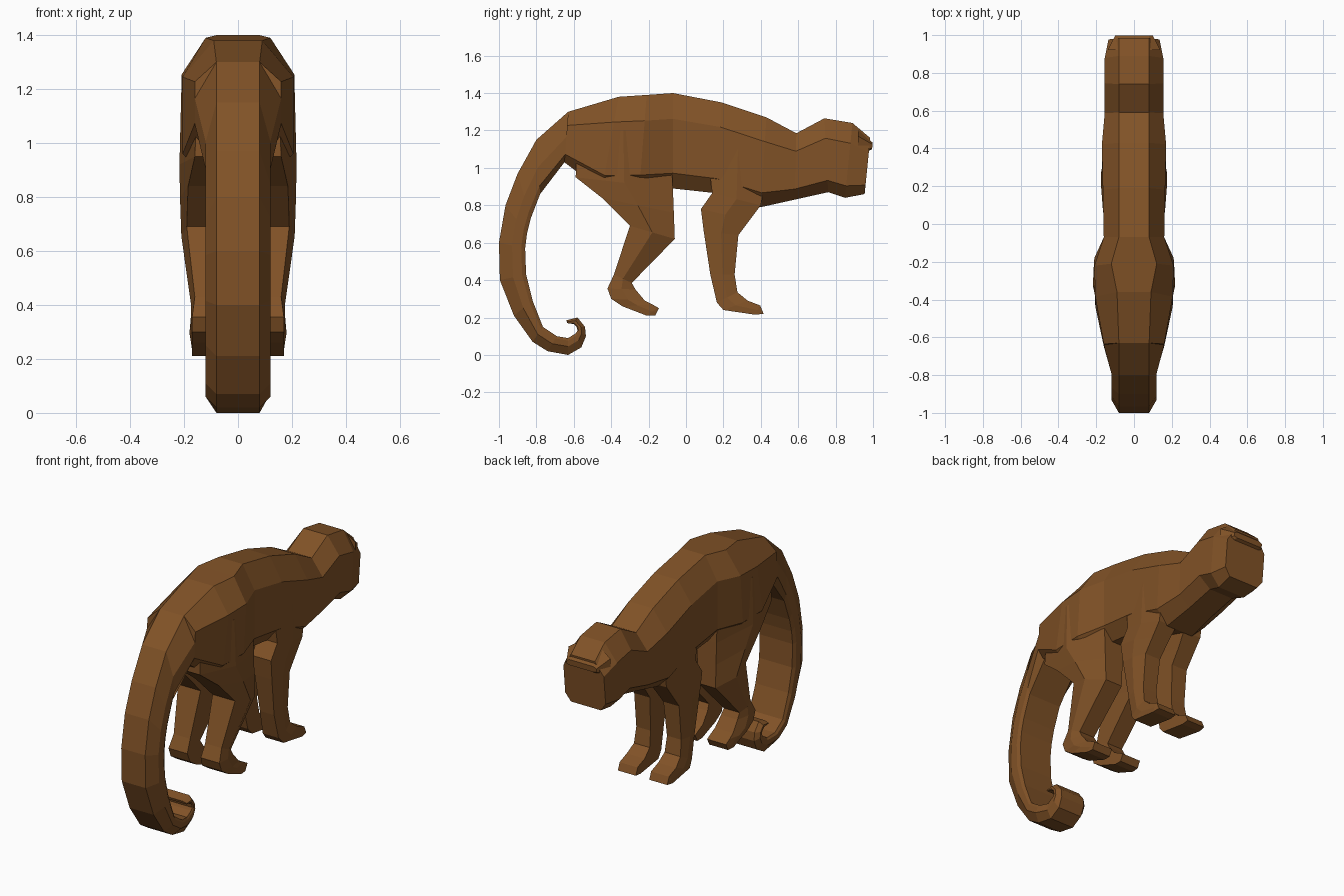
import bpy, bmesh

mat = bpy.data.materials.new("brown_fur")
mat.diffuse_color = (0.22, 0.085, 0.02, 1)


def loft(name, rings, mirror=False):
    """Skin a list of equal-length rings, cap both ends, shade flat."""
    bm = bmesh.new()
    loops = [[bm.verts.new(p) for p in ring] for ring in rings]
    n = len(loops[0])
    for a, b in zip(loops, loops[1:]):
        for i in range(n):
            j = (i + 1) % n
            bm.faces.new((a[i], a[j], b[j], b[i]))
    bm.faces.new(loops[0])
    bm.faces.new(loops[-1])
    bmesh.ops.recalc_face_normals(bm, faces=bm.faces)
    me = bpy.data.meshes.new(name)
    bm.to_mesh(me)
    bm.free()
    me.materials.append(mat)
    ob = bpy.data.objects.new(name, me)
    bpy.context.collection.objects.link(ob)
    if mirror:
        ob.modifiers.new("mirror", 'MIRROR')
    return ob


def at(a, b, t, x):
    """Point between two side-view points, at width x."""
    return (x, a[0] + (b[0] - a[0]) * t, a[1] + (b[1] - a[1]) * t)


def bevelled_ring(ty, tz, by, bz, xt, xs, xb, u=0.27, v=0.84):
    """Eight-sided symmetric section from top point to bottom point."""
    T, B = (ty, tz), (by, bz)
    half = [(0, xt), (u, xs), (v, xs), (1, xb)]
    return ([at(T, B, t, x) for t, x in half] +
            [at(T, B, t, -x) for t, x in reversed(half)])


def limb_ring(by, bz, fy, fz, xin, xback, xmid, xfront):
    """Limb section from back point to front point on the +x side."""
    B, F = (by, bz), (fy, fz)
    return [at(B, F, 0, xin), at(B, F, 0, xback), at(B, F, 0.5, xmid),
            at(B, F, 1, xfront), at(B, F, 1, xin)]


# Torso and head: top y,z, bottom y,z, widths at top, side, bottom
body = [
    (-0.63, 1.30, -0.65, 1.03, 0.08, 0.16, 0.12),
    (-0.36, 1.38, -0.45, 0.88, 0.09, 0.205, 0.12),
    (-0.21, 1.39, -0.25, 0.88, 0.12, 0.21, 0.12),
    (-0.07, 1.40, -0.07, 0.89, 0.08, 0.16, 0.10),
    (0.19, 1.35, 0.16, 0.865, 0.08, 0.165, 0.10),
    (0.43, 1.27, 0.40, 0.79, 0.08, 0.17, 0.09),
    (0.59, 1.185, 0.58, 0.83, 0.08, 0.155, 0.08),
    (0.74, 1.265, 0.76, 0.87, 0.08, 0.155, 0.08),
    (0.89, 1.24, 0.85, 0.84, 0.08, 0.155, 0.09),
    (0.985, 1.16, 0.955, 0.86, 0.08, 0.135, 0.10),
]
loft("torso_and_head", [bevelled_ring(*r) for r in body])

# Brow ridge above the face
brow = [(0.92, 1.21, 0.92, 1.06, 0.08, 0.14, 0.12),
        (0.998, 1.135, 0.995, 1.10, 0.08, 0.10, 0.08)]
loft("brow", [bevelled_ring(*r) for r in brow])

# Curled tail: outer y,z and inner y,z
tail = [
    (-0.63, 1.30, -0.65, 1.03), (-0.80, 1.15, -0.78, 0.86),
    (-0.90, 0.97, -0.83, 0.73), (-0.965, 0.80, -0.85, 0.65),
    (-1.0, 0.60, -0.86, 0.57), (-0.995, 0.40, -0.855, 0.43),
    (-0.92, 0.21, -0.82, 0.29), (-0.82, 0.07, -0.765, 0.15),
    (-0.74, 0.02, -0.69, 0.10), (-0.63, 0.0, -0.63, 0.09),
    (-0.56, 0.04, -0.59, 0.115), (-0.535, 0.10, -0.58, 0.13),
    (-0.54, 0.15, -0.585, 0.15), (-0.58, 0.20, -0.60, 0.165),
    (-0.64, 0.185, -0.635, 0.17),
]
loft("tail", [bevelled_ring(*r, 0.08, 0.16 if i == 0 else 0.12 if i < 9 else 0.105,
                            0.11 if i < 9 else 0.10, 0.5, 0.85)
              for i, r in enumerate(tail)])

# Hind legs: back y,z, front y,z, then inner, back, middle, front x
hind = [
    (-0.58, 1.18, -0.09, 1.22, 0.02, 0.15, 0.21, 0.15),
    (-0.59, 0.95, -0.07, 0.89, 0.02, 0.16, 0.217, 0.155),
    (-0.45, 0.84, -0.065, 0.76, 0.03, 0.185, 0.215, 0.155),
    (-0.30, 0.69, -0.06, 0.62, 0.04, 0.19, 0.21, 0.155),
    (-0.385, 0.43, -0.29, 0.385, 0.05, 0.16, 0.175, 0.155),
    (-0.42, 0.355, -0.27, 0.35, 0.045, 0.17, 0.175, 0.155),
    (-0.40, 0.30, -0.22, 0.29, 0.04, 0.17, 0.18, 0.16),
    (-0.34, 0.26, -0.18, 0.27, 0.04, 0.17, 0.175, 0.165),
    (-0.21, 0.21, -0.15, 0.253, 0.04, 0.17, 0.17, 0.165),
    (-0.165, 0.21, -0.145, 0.25, 0.04, 0.165, 0.165, 0.165),
]
loft("hind_legs", [limb_ring(*r) for r in hind], True)

# Front legs, from shoulder to foot
front = [
    (0.10, 1.20, 0.46, 1.15, 0.02, 0.15, 0.165, 0.15),
    (0.14, 0.865, 0.40, 0.80, 0.03, 0.165, 0.175, 0.15),
    (0.08, 0.78, 0.34, 0.72, 0.04, 0.165, 0.175, 0.15),
    (0.095, 0.66, 0.28, 0.64, 0.045, 0.16, 0.17, 0.15),
    (0.13, 0.43, 0.26, 0.43, 0.055, 0.15, 0.165, 0.15),
    (0.165, 0.28, 0.275, 0.335, 0.05, 0.155, 0.165, 0.155),
    (0.20, 0.24, 0.33, 0.29, 0.045, 0.165, 0.17, 0.165),
    (0.37, 0.215, 0.395, 0.265, 0.045, 0.17, 0.17, 0.165),
    (0.415, 0.22, 0.397, 0.263, 0.045, 0.165, 0.165, 0.165),
]
loft("front_legs", [limb_ring(*r) for r in front], True)
